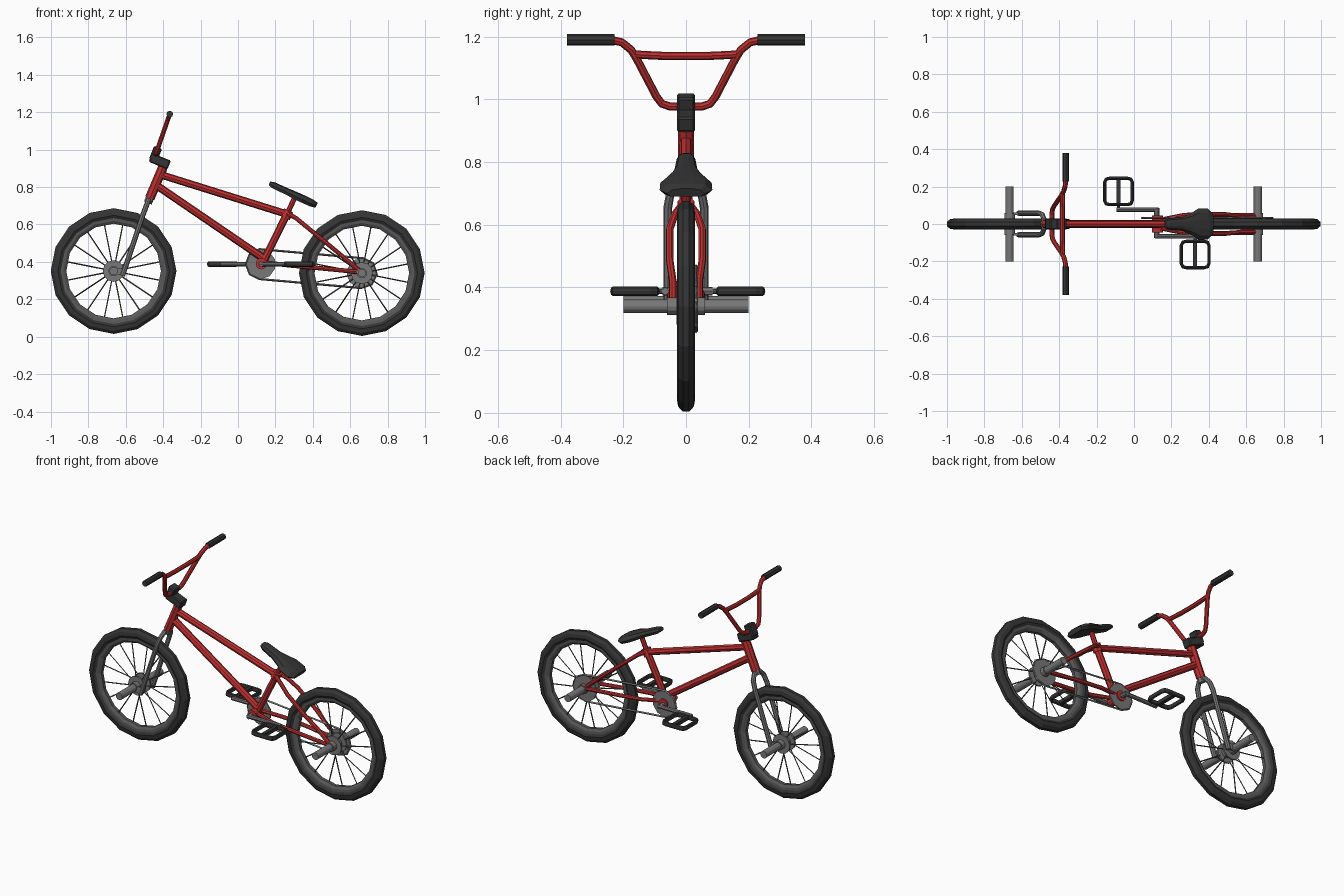
import bpy, bmesh
from math import sin, cos, pi, radians, atan2
from mathutils import Vector, Matrix

if "Cube" in bpy.data.objects:
    bpy.data.objects.remove(bpy.data.objects["Cube"])


def material(name, rgb):
    m = bpy.data.materials.new(name)
    m.diffuse_color = (*rgb, 1)
    m.use_nodes = True
    m.node_tree.nodes["Principled BSDF"].inputs["Base Color"].default_value = m.diffuse_color
    return m


RED = material("red_paint", (0.52, 0.03, 0.03))
BLACK = material("black_rubber", (0.035, 0.035, 0.035))
DARK = material("dark_steel", (0.1, 0.1, 0.1))
STEEL = material("steel", (0.19, 0.19, 0.19))


def add(name, mesh, mat, loc=(0, 0, 0)):
    mesh.materials.clear()
    mesh.materials.append(mat)
    ob = bpy.data.objects.new(name, mesh)
    ob.location = loc
    bpy.context.collection.objects.link(ob)
    return ob


def from_bm(name, bm, mat, loc=(0, 0, 0)):
    bmesh.ops.recalc_face_normals(bm, faces=bm.faces)
    mesh = bpy.data.meshes.new(name)
    bm.to_mesh(mesh)
    bm.free()
    return add(name, mesh, mat, loc)


def tube(name, pts, r, mat, cyclic=False, res=2, loc=(0, 0, 0)):
    cu = bpy.data.curves.new(name, 'CURVE')
    cu.dimensions = '3D'
    cu.bevel_depth = r
    cu.bevel_resolution = res
    cu.use_fill_caps = True
    sp = cu.splines.new('POLY')
    sp.points.add(len(pts) - 1)
    for p, q in zip(sp.points, pts):
        p.co = (*q, 1)
    sp.use_cyclic_u = cyclic
    sp.use_smooth = False
    tmp = bpy.data.objects.new(name + "_path", cu)
    bpy.context.collection.objects.link(tmp)
    bpy.context.view_layer.update()
    dg = bpy.context.evaluated_depsgraph_get()
    mesh = bpy.data.meshes.new_from_object(tmp.evaluated_get(dg))
    bpy.data.objects.remove(tmp)
    bpy.data.curves.remove(cu)
    return add(name, mesh, mat, loc)


def disc(name, x, z, r, y0, y1, mat, n=12):
    bm = bmesh.new()
    bmesh.ops.create_cone(bm, cap_ends=True, segments=n, radius1=r, radius2=r,
                          depth=abs(y1 - y0), matrix=Matrix.Rotation(pi / 2, 4, 'X'))
    return from_bm(name, bm, mat, (x, (y0 + y1) / 2, z))


def box(name, loc, size, mat, tilt=0, bevel=0):
    bm = bmesh.new()
    bmesh.ops.create_cube(bm, size=1, matrix=Matrix.Diagonal((*size, 1)))
    if bevel:
        bmesh.ops.bevel(bm, geom=bm.edges[:], offset=bevel, segments=1, affect='EDGES')
    ob = from_bm(name, bm, mat, loc)
    ob.rotation_euler.y = tilt
    return ob


def lathe(name, profile, x, z, mat, steps=16):
    bm = bmesh.new()
    vs = [bm.verts.new((r, y, 0)) for r, y in profile]
    es = [bm.edges.new((vs[i - 1], vs[i])) for i in range(len(vs))]
    bmesh.ops.spin(bm, geom=vs + es, cent=(0, 0, 0), axis=(0, 1, 0),
                   angle=2 * pi, steps=steps, use_merge=True)
    bmesh.ops.remove_doubles(bm, verts=bm.verts, dist=1e-4)
    return from_bm(name, bm, mat, (x, 0, z))


def mirrored(half):
    return half + [(x, -y, z) for x, y, z in reversed(half)]


# Wheels: tyre, rim, hub, spokes, pegs
FRONT, REAR = (-0.665, 0.351), (0.662, 0.34)
for tag, (wx, wz) in (("front", FRONT), ("rear", REAR)):
    lathe(tag + "_tyre", [(.336, -.01), (.336, .01), (.32, .025), (.298, .029), (.28, .02),
                          (.28, -.02), (.298, -.029), (.32, -.025)], wx, wz, BLACK)
    lathe(tag + "_rim", [(.288, -.022), (.288, .022), (.268, .02), (.253, .01),
                         (.253, -.01), (.268, -.02)], wx, wz, DARK)
    disc(tag + "_hub", wx, wz, .028, -.06, .06, STEEL)
    for s in (-1, 1):
        disc(tag + "_hub_flange", wx, wz, .058, s * .02, s * .03, STEEL)
        disc(tag + "_peg", wx, wz, .022, s * .055, s * .2, STEEL)
    for i in range(16):
        a = 2 * pi * (i + .5) / 16
        s = .022 if i % 2 else -.022
        tube(tag + "_spoke", [(wx + .05 * cos(a), s, wz + .05 * sin(a)),
                              (wx + .26 * cos(a), s * .2, wz + .26 * sin(a))], .0035, DARK, res=0)

# Main frame tubes
tube("head_tube", [(-.472, 0, .74), (-.402, 0, .905)], .026, RED)
tube("top_tube", [(-.42, 0, .868), (.262, 0, .655)], .02, RED)
tube("down_tube", [(-.44, 0, .812), (.135, 0, .42)], .021, RED)
tube("seat_tube", [(.135, 0, .40), (.268, 0, .668)], .02, RED)
tube("seat_clamp", [(.252, 0, .635), (.271, 0, .675)], .027, RED)
tube("seat_post", [(.265, 0, .66), (.308, 0, .755)], .014, RED)
disc("bottom_bracket", .125, .39, .03, -.045, .045, RED)

# Rear stays and dropouts
for s in (-1, 1):
    tube("seat_stay", [(.262, s * .015, .66), (.31, s * .035, .634), (.37, s * .052, .585),
                       (.49, s * .052, .487), (.57, s * .042, .42), (.655, s * .042, .348)],
         .012, RED)
    tube("chain_stay", [(.13, s * .02, .398), (.27, s * .048, .382), (.42, s * .05, .368),
                        (.655, s * .045, .345)], .012, RED)
    disc("rear_dropout", *REAR, .028, s * .036, s * .052, RED)

# Fork: crown and both legs as one bent tube
tube("fork", mirrored([(-.618, .058, .325), (-.507, .058, .655), (-.49, .05, .70),
                       (-.48, .025, .73)]), .014, STEEL)
tube("fork_steerer", [(-.482, 0, .715), (-.41, 0, .89)], .022, STEEL)
for s in (-1, 1):
    box("fork_dropout", (-.642, s * .055, .347), (.07, .012, .035), STEEL)

# Stem and handlebar
TILT = radians(22)
box("stem", (-.418, 0, .938), (.108, .058, .05), BLACK, TILT, .006)
box("stem_clamp", (-.441, 0, .978), (.045, .058, .075), BLACK, TILT, .006)


def bar_point(y, z):
    return (-.44 + (z - .975) * .35, y, z)


half_bar = [(.36, 1.19), (.24, 1.19), (.205, 1.182), (.175, 1.158), (.155, 1.125),
            (.095, 1.01), (.077, .986), (.05, .977)]
tube("handlebar", mirrored([bar_point(y, z) for y, z in half_bar]), .013, RED)
tube("crossbar", [bar_point(y, z) for y, z in
                  ((-.162, 1.143), (-.06, 1.138), (.06, 1.138), (.162, 1.143))], .013, RED)
for s in (-1, 1):
    tube("grip", [bar_point(s * .228, 1.19), bar_point(s * .38, 1.19)], .018, BLACK)

# Saddle lofted from sections: (distance from nose, half width, half thickness)
bm = bmesh.new()
rings = []
for d, w, t in ((0, .022, .010), (.02, .03, .017), (.1, .037, .018), (.15, .056, .02),
                (.195, .082, .021), (.25, .084, .02), (.278, .06, .014)):
    rings.append([bm.verts.new((d, w * a, t * b)) for a, b in
                  ((-1, -.2), (-.75, .7), (-.3, 1), (.3, 1), (.75, .7), (1, -.2), (.8, -1), (-.8, -1))])
for A, B in zip(rings, rings[1:]):
    for i in range(8):
        bm.faces.new((A[i - 1], A[i], B[i], B[i - 1]))
bm.faces.new(rings[0])
bm.faces.new(rings[-1])
seat = from_bm("seat", bm, BLACK, (.168, 0, .82))
seat.rotation_euler.y = radians(25)

# Drivetrain: chainring, cog, chain
CX, CZ = .122, .388
disc("chainring", CX, CZ, .08, .028, .036, STEEL, 10)
disc("rear_cog", *REAR, .08, .028, .036, STEEL, 14)
half1 = [(CX + .08 * cos(a), .032, CZ + .08 * sin(a)) for a in [radians(94 + 43 * i) for i in range(5)]]
half2 = [(REAR[0] + .08 * cos(a), .032, REAR[1] + .08 * sin(a))
         for a in [radians(-94 + 45 * i) for i in range(5)]]
tube("chain", half1 + half2, .006, STEEL, cyclic=True, res=0)

# Cranks and pedals
disc("crank_axle", CX, CZ, .014, -.075, .085, STEEL, 8)
for s in (-1, 1):
    px = CX - s * .205
    y = .077 if s > 0 else -.066
    tube("crank_arm", [(CX + s * .01, y, CZ), (px - s * .01, y, CZ)], .012, STEEL)
    yc = y + s * .097
    disc("pedal_axle", px, CZ, .009, y, yc, DARK, 8)
    loop = []
    for sx, sy in ((1, 1), (-1, 1), (-1, -1), (1, -1)):
        pair = [(sx * .074, sy * .048, 0), (sx * .066, sy * .066, 0), (sx * .048, sy * .07, 0)]
        loop += pair if sx * sy > 0 else pair[::-1]
    frame = tube("pedal_frame", loop, .009, BLACK, cyclic=True, loc=(px, yc, CZ))
    frame.scale.z = 1.7
    box("pedal_bar", (px, yc, CZ), (.022, .14, .022), BLACK)
